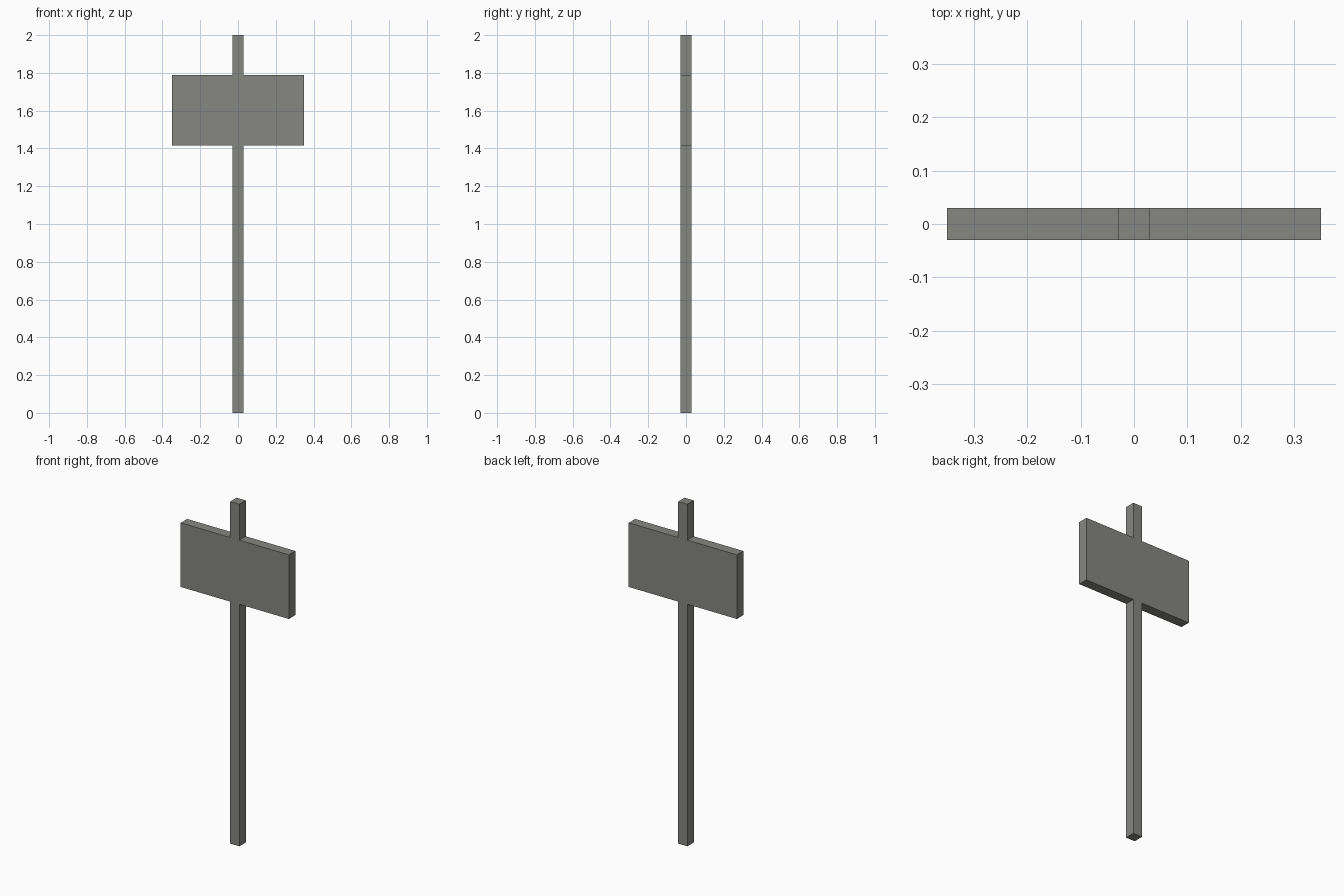
import bpy
import bmesh

if "Cube" in bpy.data.objects:
    bpy.data.objects.remove(bpy.data.objects["Cube"])

POST = 0.0295            # half width of post, also half thickness
BOARD = 0.35             # half width of board
Z0, Z1, TOP = 1.415, 1.79, 2.0

# Right half of the sign outline, bottom to top, mirrored for the left half
right = [(POST, 0), (POST, Z0), (BOARD, Z0), (BOARD, Z1), (POST, Z1), (POST, TOP)]
outline = right + [(-x, z) for x, z in reversed(right)]

# Post and board are one flush slab: fill the outline and extrude it in depth
bm = bmesh.new()
face = bm.faces.new([bm.verts.new((x, -POST, z)) for x, z in outline])
ext = bmesh.ops.extrude_face_region(bm, geom=[face], use_keep_orig=True)
moved = [v for v in ext["geom"] if isinstance(v, bmesh.types.BMVert)]
bmesh.ops.translate(bm, verts=moved, vec=(0, 2 * POST, 0))
bmesh.ops.recalc_face_normals(bm, faces=bm.faces[:])

mesh = bpy.data.meshes.new("signpost")
bm.to_mesh(mesh)
bm.free()

# Dark warm grey
grey = bpy.data.materials.new("dark_grey")
grey.diffuse_color = (0.24, 0.245, 0.225, 1)
grey.use_nodes = True
grey.node_tree.nodes["Principled BSDF"].inputs["Base Color"].default_value = grey.diffuse_color
mesh.materials.append(grey)
bpy.context.collection.objects.link(bpy.data.objects.new("signpost", mesh))
